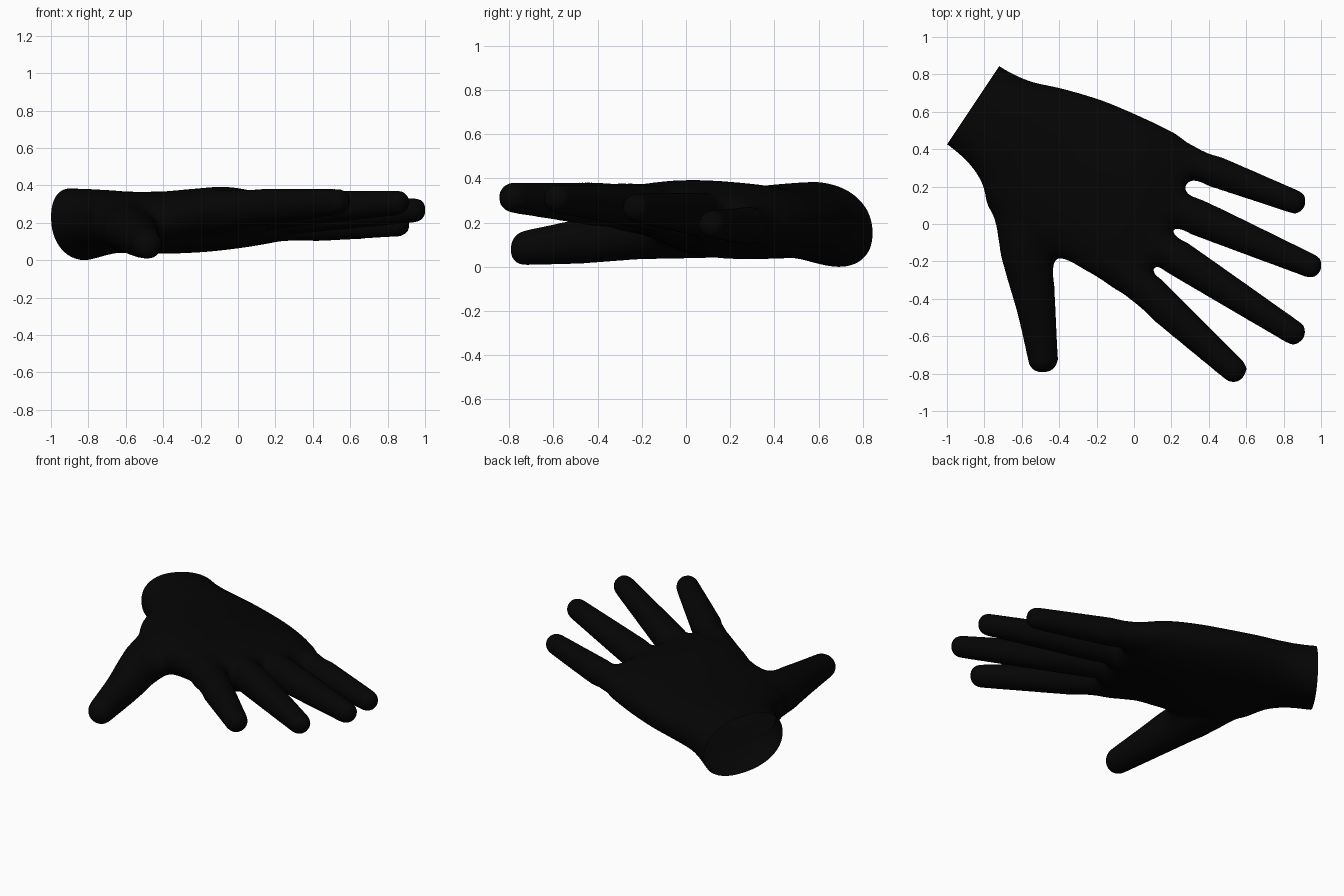
import bpy, bmesh, math
from mathutils import Vector

cube = bpy.data.objects.get("Cube")
if cube:
    bpy.data.objects.remove(cube, do_unlink=True)

SEGMENTS = 32


def superellipse(angle, power):
    """Point on a unit superellipse."""
    c, s = math.cos(angle), math.sin(angle)
    return (math.copysign(abs(c) ** power, c), math.copysign(abs(s) ** power, s))


def smooth_rows(rows, steps=4):
    """Rows of vectors and numbers, filled in along a smooth spline."""
    filled = []
    for i in range(len(rows) - 1):
        quad = [rows[max(i - 1, 0)], rows[i], rows[i + 1], rows[min(i + 2, len(rows) - 1)]]
        for k in range(steps):
            t = k / steps
            filled.append([
                q + (r - p) * (t / 2) + (p * 2 - q * 5 + r * 4 - s) * (t * t / 2)
                + (q * 3 - p - r * 3 + s) * (t ** 3 / 2)
                for p, q, r, s in zip(*quad)])
    return filled + [rows[-1]]


def loft(bm, rings, power=1.0):
    """Closed skin through rings given as (edge, opposite edge, half thickness)."""
    loops = []
    for a, b, half in rings:
        centre, side = (a + b) / 2, (a - b) / 2
        loop = []
        for i in range(SEGMENTS):
            u, v = superellipse(math.tau * i / SEGMENTS, power)
            loop.append(bm.verts.new(centre + side * u + Vector((0, 0, half * v))))
        loops.append(loop)
    for low, high in zip(loops, loops[1:]):
        for i in range(SEGMENTS):
            j = (i + 1) % SEGMENTS
            bm.faces.new((low[i], low[j], high[j], high[i]))
    bm.faces.new(loops[0][::-1])
    bm.faces.new(loops[-1])


def digit(bm, path):
    """Rounded tube along points (x, y, z, half width, half thickness)."""
    points = smooth_rows([(Vector(p[:3]), p[3], p[4]) for p in path])
    tip, tip_w, tip_h = points[-1]
    heading = (tip - points[-2][0]).normalized()
    # blunt rounded end
    for k in range(1, 9):
        reach = math.sin(k / 8 * math.pi / 2)
        scale = max(0.08, (1 - reach ** 2.5) ** 0.5)
        points.append((tip + heading * tip_w * reach, tip_w * scale, tip_h * scale))
    rings = []
    for i, (centre, w, h) in enumerate(points):
        ahead = points[min(i + 1, len(points) - 1)][0] - points[max(i - 1, 0)][0]
        side = Vector((-ahead.y, ahead.x, 0)).normalized() * w
        rings.append((centre + side, centre - side, h))
    loft(bm, rings)


# Wrist to knuckles: little finger edge, thumb edge, half thickness
palm_rows = [
    ((-0.82, 0.91, 0.15), (-1.11, 0.49, 0.23), 0.19),
    ((-0.72, 0.845, 0.15), (-1.0, 0.425, 0.23), 0.187),
    ((-0.63, 0.795, 0.17), (-0.885, 0.325, 0.23), 0.175),
    ((-0.53, 0.757, 0.19), (-0.81, 0.21, 0.22), 0.167),
    ((-0.38, 0.725, 0.2), (-0.76, 0.04, 0.2), 0.165),
    ((-0.18, 0.666, 0.2), (-0.58, -0.13, 0.2), 0.167),
    ((0.0, 0.592, 0.2), (-0.385, -0.19, 0.225), 0.168),
    ((0.17, 0.512, 0.195), (-0.19, -0.29, 0.265), 0.155),
    ((0.355, 0.412, 0.18), (0.0, -0.43, 0.285), 0.11),
]

# Fingers: points inside the palm, at the knuckle and at the tip
fingers = {
    "little": [(0.1, 0.4, 0.2, 0.09, 0.09), (0.36, 0.308, 0.185, 0.088, 0.088),
               (0.855, 0.12, 0.19, 0.065, 0.066)],
    "ring": [(0.0, 0.17, 0.22, 0.1, 0.11), (0.28, 0.06, 0.235, 0.1, 0.1),
             (0.94, -0.222, 0.265, 0.066, 0.067)],
    "middle": [(-0.05, 0.0, 0.25, 0.1, 0.115), (0.17, -0.14, 0.265, 0.1, 0.105),
               (0.85, -0.578, 0.305, 0.067, 0.067)],
    "index": [(-0.17, -0.14, 0.25, 0.1, 0.12), (0.05, -0.34, 0.275, 0.1, 0.105),
              (0.531, -0.777, 0.31, 0.07, 0.07)],
}
thumb = [
    (-0.56, 0.27, 0.19, 0.17, 0.145),
    (-0.585, 0.0, 0.175, 0.158, 0.14),
    (-0.56, -0.22, 0.153, 0.135, 0.122),
    (-0.522, -0.46, 0.117, 0.104, 0.104),
    (-0.487, -0.715, 0.086, 0.082, 0.081),
]

# Creases where the skin stretches between parts: x, y, reach
creases = [
    (0.27, 0.22, 0.13), (0.18, -0.03, 0.13), (0.06, -0.23, 0.11),
    (-0.41, -0.2, 0.14), (-0.72, -0.02, 0.15), (0.34, 0.4, 0.13),
    (0.0, -0.42, 0.13),
]

# Rough glove from overlapping parts
bm = bmesh.new()
palm = smooth_rows([(Vector(a), Vector(b), h) for a, b, h in palm_rows])
loft(bm, palm, power=0.9)
for path in fingers.values():
    digit(bm, path)
digit(bm, thumb)
bmesh.ops.recalc_face_normals(bm, faces=bm.faces)
mesh = bpy.data.meshes.new("glove")
bm.to_mesh(mesh)
bm.free()
glove = bpy.data.objects.new("glove", mesh)
bpy.context.scene.collection.objects.link(glove)

# Fuse the parts and soften the joins
fuse = glove.modifiers.new("fuse", "REMESH")
fuse.mode = "VOXEL"
fuse.voxel_size = 0.014
soften = glove.modifiers.new("soften", "SMOOTH")
soften.factor = 0.5
soften.iterations = 14
bpy.context.view_layer.update()
graph = bpy.context.evaluated_depsgraph_get()
fused = bpy.data.meshes.new_from_object(glove.evaluated_get(graph))
glove.modifiers.clear()
glove.data = fused

# Round the creases further
bm = bmesh.new()
bm.from_mesh(fused)
for x, y, reach in creases:
    spot = Vector((x, y))
    for step in range(5):
        near = [v for v in bm.verts if (v.co.xy - spot).length < reach * (1 - step / 10)]
        for _ in range(9):
            bmesh.ops.smooth_vert(bm, verts=near, factor=0.5, use_axis_x=True,
                                  use_axis_y=True, use_axis_z=True)

# Open the cuff with a straight cut
edge_a, edge_b = Vector(palm_rows[1][0]), Vector(palm_rows[1][1])
along = edge_a - edge_b
outward = Vector((-along.y, along.x, 0)).normalized()
bmesh.ops.bisect_plane(
    bm, geom=bm.verts[:] + bm.edges[:] + bm.faces[:],
    plane_co=edge_a, plane_no=outward, clear_outer=True)

# Rest the glove on the ground
lowest = min(v.co.z for v in bm.verts)
bmesh.ops.translate(bm, verts=bm.verts, vec=(0, 0, -lowest))
bm.to_mesh(fused)
bm.free()

# Black rubber
black = bpy.data.materials.new("black rubber")
black.use_nodes = True
colour = (0.0014, 0.0014, 0.0014, 1)
black.diffuse_color = colour
black.node_tree.nodes["Principled BSDF"].inputs["Base Color"].default_value = colour
fused.materials.clear()
fused.materials.append(black)

bpy.ops.object.select_all(action="DESELECT")
glove.select_set(True)
bpy.context.view_layer.objects.active = glove
bpy.ops.object.shade_smooth_by_angle(angle=math.radians(50))
